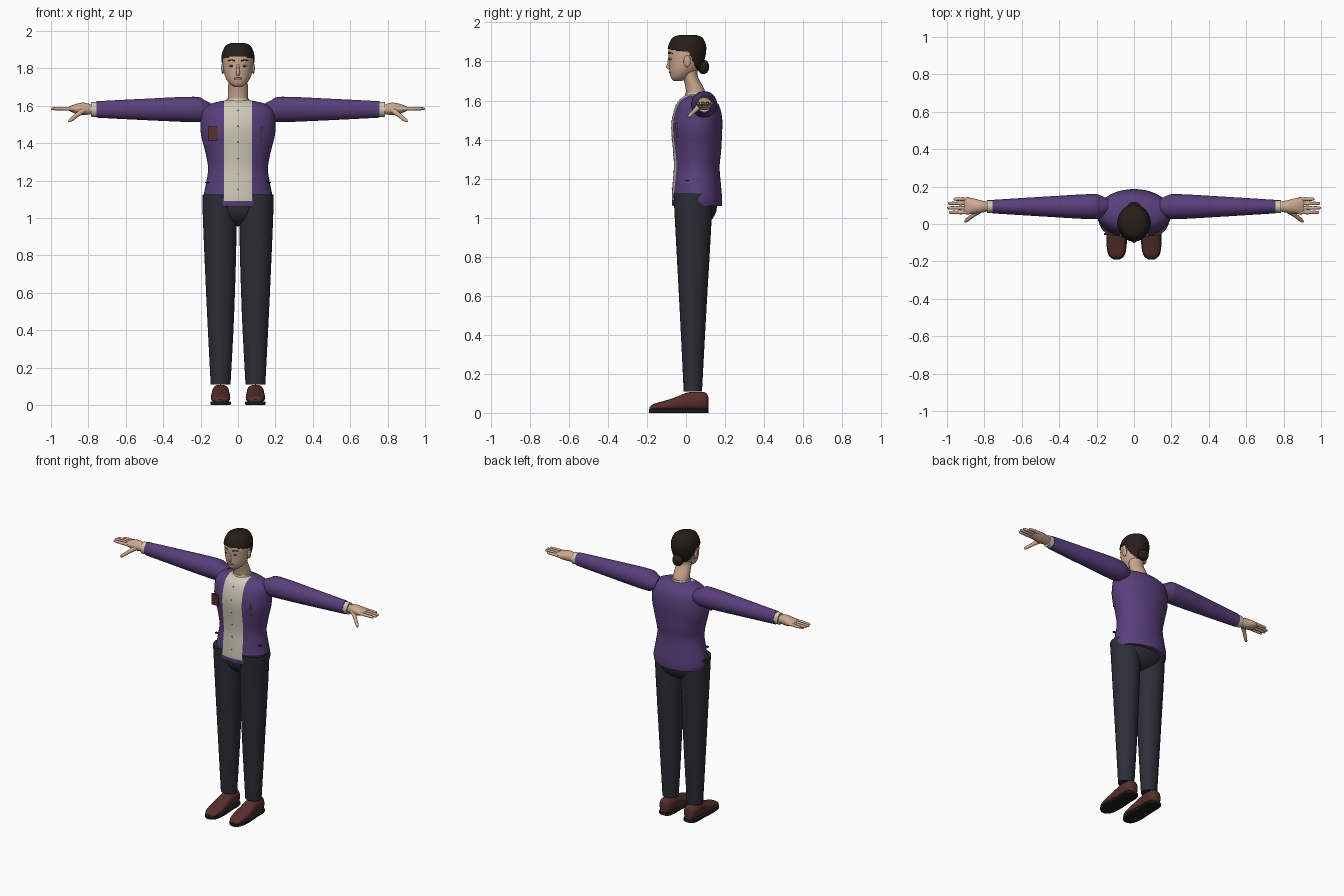
import bpy, bmesh, math
from mathutils import Vector
from mathutils.bvhtree import BVHTree

if "Cube" in bpy.data.objects:
    bpy.data.objects.remove(bpy.data.objects["Cube"])


def material(name, rgb):
    m = bpy.data.materials.new(name)
    m.use_nodes = True
    m.diffuse_color = (*rgb, 1)
    m.node_tree.nodes["Principled BSDF"].inputs["Base Color"].default_value = (*rgb, 1)
    return m


PURPLE = material("purple cloth", (0.10, 0.05, 0.20))
CREAM = material("cream cloth", (0.62, 0.58, 0.47))
CHARCOAL = material("charcoal cloth", (0.026, 0.028, 0.038))
LEATHER = material("red brown leather", (0.095, 0.028, 0.024))
BLACK = material("black rubber", (0.012, 0.012, 0.013))
SKIN = material("skin", (0.62, 0.40, 0.28))
HAIR = material("dark hair", (0.02, 0.013, 0.010))
LIP = material("lip", (0.42, 0.19, 0.15))
GOLD = material("brass", (0.30, 0.22, 0.07))


def mirrored(ob):
    mod = ob.modifiers.new("mirror", "MIRROR")
    mod.use_mirror_merge = False
    return ob


def finish(name, bm, mats, pair=False):
    mesh = bpy.data.meshes.new(name)
    bmesh.ops.recalc_face_normals(bm, faces=bm.faces)
    bm.to_mesh(mesh)
    bm.free()
    for m in mats:
        mesh.materials.append(m)
    ob = bpy.data.objects.new(name, mesh)
    bpy.context.collection.objects.link(ob)
    return mirrored(ob) if pair else ob


def smooth_rings(rings, steps):
    # Catmull-Rom interpolation between the given sections
    out = []
    for i in range(len(rings) - 1):
        quad = [rings[max(i - 1, 0)], rings[i], rings[i + 1], rings[min(i + 2, len(rings) - 1)]]
        for s in range(steps):
            t = s / steps
            out.append([0.5 * (2 * b + (c - a) * t + (2 * a - 5 * b + 4 * c - d) * t * t
                        + (3 * b - a - 3 * c + d) * t ** 3) for a, b, c, d in zip(*quad)])
    return out + [list(rings[-1])]


def loft(axis, rings, n=32, steps=4, power=2):
    # each section: position on axis, then centre and radius for the other two axes
    bm = bmesh.new()
    loops = []
    for t, ca, ra, cb, rb in smooth_rings(rings, steps):
        loop = []
        for k in range(n):
            c, s = math.cos(math.tau * k / n), math.sin(math.tau * k / n)
            co = [ca + ra * math.copysign(abs(c) ** (2 / power), c),
                  cb + rb * math.copysign(abs(s) ** (2 / power), s)]
            co.insert(axis, t)
            loop.append(bm.verts.new(co))
        loops.append(loop)
    for p, q in zip(loops, loops[1:]):
        for k in range(n):
            j = (k + 1) % n
            bm.faces.new((p[k], p[j], q[j], q[k]))
    bm.faces.new(loops[0])
    bm.faces.new(loops[-1])
    return bm


def ball(name, centre, radii, mat, pair=False):
    bm = bmesh.new()
    bmesh.ops.create_uvsphere(bm, u_segments=24, v_segments=14, radius=1)
    for v in bm.verts:
        v.co = Vector(centre) + Vector(r * c for r, c in zip(radii, v.co))
    return finish(name, bm, [mat], pair)


def box(name, centre, size, mat, pair=False):
    bm = bmesh.new()
    bmesh.ops.create_cube(bm, size=1)
    for v in bm.verts:
        v.co = Vector(centre) + Vector(r * c for r, c in zip(size, v.co))
    return finish(name, bm, [mat], pair)


def rod(name, points, radii, mat, pair=False):
    cu = bpy.data.curves.new(name, "CURVE")
    cu.dimensions = "3D"
    cu.bevel_depth, cu.bevel_resolution, cu.use_fill_caps = 1, 3, True
    sp = cu.splines.new("POLY")
    sp.points.add(len(points) - 1)
    for p, co, r in zip(sp.points, points, radii):
        p.co, p.radius = (*co, 1), r
    sp.use_smooth = True
    cu.materials.append(mat)
    ob = bpy.data.objects.new(name, cu)
    bpy.context.collection.objects.link(ob)
    return mirrored(ob) if pair else ob


def front_of(bm):
    tree = BVHTree.FromBMesh(bm)
    return lambda x, z: tree.ray_cast(Vector((x, -1, z)), Vector((0, 1, 0)))[0].y


def upright(spans):
    # sections given as height, half width, front y, back y
    return [(z, 0, rx, (a + b) / 2, (b - a) / 2) for z, rx, a, b in spans]


# Jacket with a shirt panel cut into its front
torso = loft(2, upright([
    (1.06, .18, -.07, .185), (1.10, .187, -.073, .185), (1.18, .172, -.068, .178),
    (1.26, .16, -.062, .172), (1.34, .172, -.066, .18), (1.44, .197, -.075, .185),
    (1.50, .20, -.073, .186), (1.56, .195, -.058, .175), (1.595, .17, -.04, .155),
    (1.615, .13, -.02, .13), (1.63, .06, 0, .1)]), n=64)
for co, no in (((.074, 0, 0), (1, 0, 0)), ((-.074, 0, 0), (1, 0, 0)), ((0, 0, 1.09), (0, 0, 1))):
    bmesh.ops.bisect_plane(torso, geom=torso.verts[:] + torso.edges[:] + torso.faces[:],
                           plane_co=co, plane_no=no)
for f in torso.faces:
    c = f.calc_center_median()
    f.material_index = int(abs(c.x) < .074 and c.y < .04 and c.z > 1.09)
chest = front_of(torso)
finish("jacket", torso, [PURPLE, CREAM])

for i in range(6):
    z = 1.15 + .085 * i
    ball(f"shirt_button_{i + 1}", (0, chest(0, z), z), (.004, .003, .004), GOLD)
box("chest_badge", (-.135, -.054, 1.452), (.05, .012, .075), LEATHER)
rod("pen", [(.128, chest(.128, z) - .006, z) for z in (1.41, 1.485)], (.004, .004), GOLD)
box("pocket_slits", (.157, chest(.157, 1.19), 1.19), (.04, .016, .006), CHARCOAL, True)

# Sleeves and cuffs
finish("sleeves", loft(0, [
    (.14, .093, .04, 1.57, .04), (.18, .093, .06, 1.575, .055), (.235, .093, .067, 1.58, .068),
    (.5, .093, .052, 1.58, .057), (.757, .093, .036, 1.58, .044)]), [PURPLE], True)
finish("shirt_cuffs", loft(0, [(.75, .093, .034, 1.58, .04), (.787, .093, .034, 1.58, .039)],
                           steps=1), [CREAM], True)

# Hands
finish("palms", loft(0, [
    (.78, .093, .025, 1.58, .024), (.82, .093, .034, 1.583, .033), (.86, .096, .041, 1.583, .028),
    (.895, .098, .043, 1.584, .015), (.91, .098, .036, 1.584, .006)], n=24), [SKIN], True)
for name, y, tip in (("index", .062, .99), ("middle", .086, 1), ("ring", .11, .995), ("little", .133, .965)):
    xs = [.88 + (tip - .88) * t for t in (0, .3, .4, .65, .75, .95, 1)]
    rod(name + "_fingers", [(x, y, 1.584) for x in xs],
        (.011, .009, .0105, .0085, .0095, .0075, .003), SKIN, True)
base, end = Vector((.825, .075, 1.578)), Vector((.905, .012, 1.515))
rod("thumbs", [base.lerp(end, t) for t in (0, .4, .55, .75, .95, 1)],
    (.018, .012, .011, .011, .008, .004), SKIN, True)

# Trousers
finish("trouser_legs", loft(2, [
    (.11, .093, .053, .035, .047), (.5, .093, .073, .036, .067), (.95, .097, .089, .037, .092),
    (1.125, .105, .086, .035, .099)]), [CHARCOAL], True)
ball("trouser_seat", (0, .052, 1.06), (.165, .107, .105), CHARCOAL)

# Shoes
outline = [(-.187, .015, .03), (-.165, .04, .046), (-.11, .051, .062), (-.05, .05, .082),
           (.01, .046, .105), (.06, .046, .108), (.10, .038, .104), (.115, .02, .08)]
finish("shoes", loft(1, [(y, .093, r, (.012 + h) / 2, (h - .012) / 2) for y, r, h in outline],
                     power=2.5), [LEATHER], True)
finish("shoe_soles", loft(1, [(y * 1.01, .093, r + .003, .01, .01) for y, r, h in outline],
                          power=7), [BLACK], True)

# Neck and collar
finish("neck", loft(2, upright([(1.60, .057, .0, .1), (1.65, .054, .0, .097),
                                (1.72, .052, -.015, .062), (1.76, .052, -.03, .06)])), [SKIN])
finish("shirt_collar", loft(2, upright([(1.60, .068, -.012, .112), (1.638, .059, -.004, .104)]),
                            steps=1), [CREAM])

# Head
skull = [(1.70, .022, -.062, -.02), (1.715, .042, -.076, .01), (1.74, .061, -.083, .045),
         (1.77, .073, -.086, .07), (1.81, .08, -.0885, .088), (1.85, .083, -.091, .096),
         (1.885, .078, -.085, .095), (1.912, .06, -.066, .078), (1.927, .03, -.03, .045)]
head = loft(2, upright(skull), n=40)
face = front_of(head)
finish("head", head, [SKIN])
ball("ears", (.081, .006, 1.80), (.009, .018, .03), SKIN, True)
rod("nose", [(0, face(0, z) + d, z) for z, d in ((1.82, .003), (1.79, -.001), (1.773, -.006), (1.762, .002))],
    (.006, .008, .011, .007), SKIN)
ball("lips", (0, face(0, 1.745) + .002, 1.745), (.022, .006, .006), LIP)
eye_y = face(.034, 1.813)
ball("eye_whites", (.034, eye_y + .002, 1.813), (.014, .006, .006), CREAM, True)
ball("irises", (.034, eye_y - .003, 1.813), (.006, .003, .006), HAIR, True)
rod("eyebrows", [(x, face(x, 1.84), 1.84 + h) for x, h in ((.016, 0), (.036, .005), (.056, 0))],
    (.003, .0035, .002), HAIR, True)

# Hair swept back from the hairline into a bun
hair = loft(2, upright([(z + .009 * (z > 1.9), rx + .006, a - .004, b + .007)
                        for z, rx, a, b in skull[2:]]), n=72, steps=8)
below = []
for f in hair.faces:
    c = f.calc_center_median()
    if c.z < 1.863 - .15 * (c.y + .09) and c.y < .025 + (1.83 - c.z) * .5:
        below.append(f)
bmesh.ops.delete(hair, geom=below, context="FACES")
cap = finish("hair", hair, [HAIR])
shell = cap.modifiers.new("thickness", "SOLIDIFY")
shell.thickness, shell.offset = .005, -1
ball("hair_bun", (0, .089, 1.772), (.037, .03, .037), HAIR)

# Smooth the rounded parts, keep crisp edges
bpy.ops.object.select_all(action="DESELECT")
for ob in bpy.context.collection.objects:
    if ob.type == "MESH":
        ob.select_set(True)
        bpy.context.view_layer.objects.active = ob
bpy.ops.object.shade_smooth_by_angle(angle=math.radians(40))
